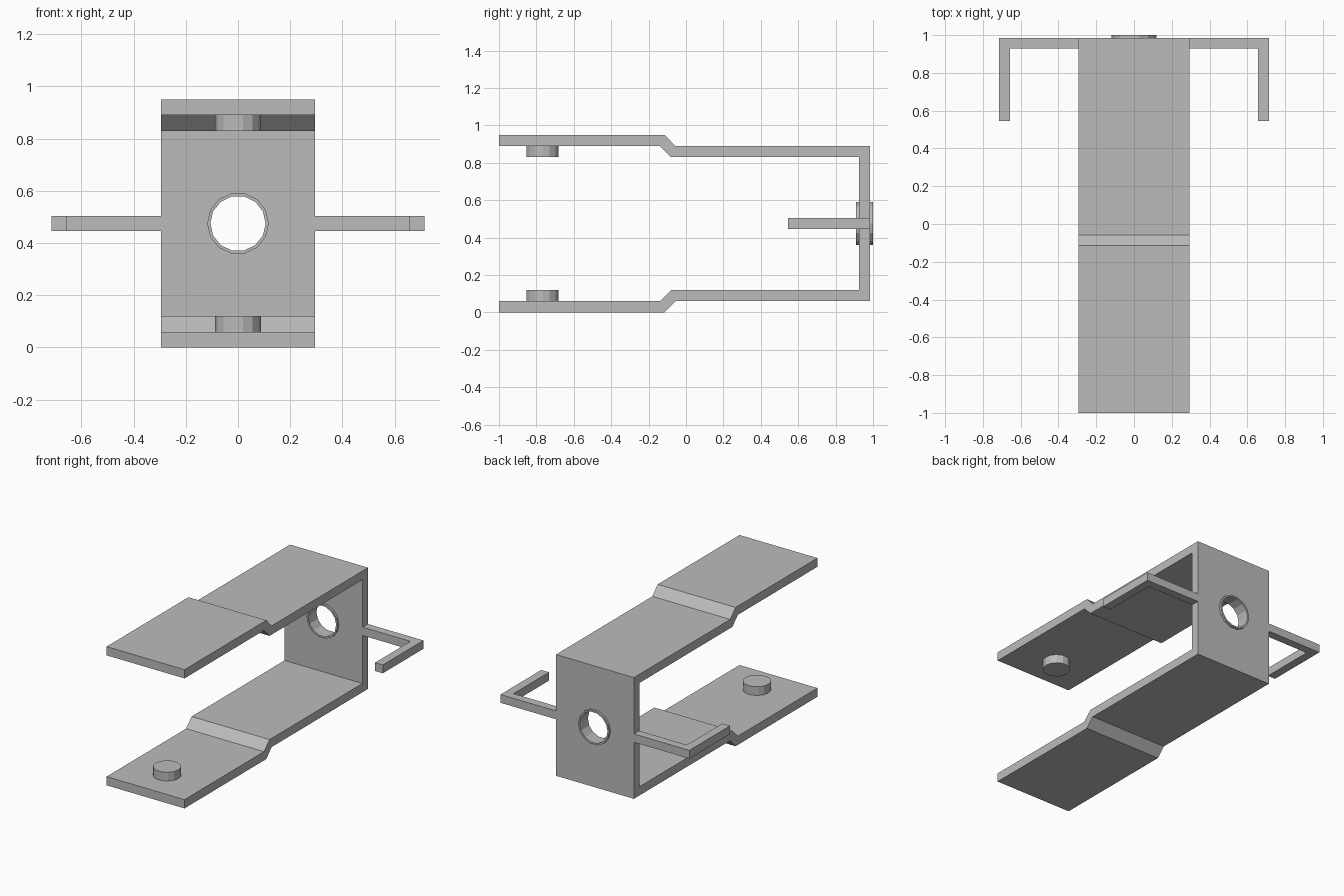
import bpy, bmesh
from math import sin, cos, pi
from mathutils import Vector

default = bpy.data.objects.get("Cube")
if default:
    bpy.data.objects.remove(default, do_unlink=True)

metal = bpy.data.materials.new("grey metal")
metal.use_nodes = True
GREY = (0.5, 0.5, 0.5, 1)
metal.diffuse_color = GREY
metal.node_tree.nodes["Principled BSDF"].inputs["Base Color"].default_value = GREY

HALF_W, MID_Z, SIDES = 0.295, 0.475, 14


def finish(name, bm):
    bmesh.ops.recalc_face_normals(bm, faces=bm.faces)
    mesh = bpy.data.meshes.new(name)
    bm.to_mesh(mesh)
    bm.free()
    mesh.materials.append(metal)
    obj = bpy.data.objects.new(name, mesh)
    bpy.context.collection.objects.link(obj)
    return obj


def prism(name, points, offset):
    """Closed outline extruded along an offset."""
    bm = bmesh.new()
    face = bm.faces.new([bm.verts.new(p) for p in points])
    new = bmesh.ops.extrude_face_region(bm, geom=[face])["geom"]
    verts = [g for g in new if isinstance(g, bmesh.types.BMVert)]
    bmesh.ops.translate(bm, verts=verts, vec=Vector(offset))
    return finish(name, bm)


def circle(radius):
    angles = [2 * pi * (i + 0.5) / SIDES for i in range(SIDES)]
    return [(radius * sin(a), radius * cos(a)) for a in angles]


# Bent strip: lower half of the profile, mirrored about the middle height
outer = [(-1, 0), (-0.115, 0), (-0.057, 0.06), (0.985, 0.06)]
inner = [(-1, 0.06), (-0.14, 0.06), (-0.08, 0.12), (0.925, 0.12)]


def flip(path):
    return [(y, 2 * MID_Z - z) for y, z in reversed(path)]


profile = outer + flip(outer) + flip(inner)[::-1] + inner[::-1]
strip = prism("bent_strip", [(-HALF_W, y, z) for y, z in profile], (2 * HALF_W, 0, 0))

# Round hole through the back of the strip
cutter = prism("hole_cutter", [(x, 0.85, MID_Z + z) for x, z in circle(0.112)], (0, 0.3, 0))
cutter.hide_render = True
hole = strip.modifiers.new("hole", "BOOLEAN")
hole.operation = "DIFFERENCE"
hole.solver = "EXACT"
hole.object = cutter
bpy.context.view_layer.objects.active = strip
bpy.ops.object.modifier_apply(modifier=hole.name)
bpy.data.objects.remove(cutter, do_unlink=True)

# Thin sleeve lining the hole
bm = bmesh.new()
loops = []
for radius, y in [(0.118, 0.91), (0.118, 1), (0.106, 1), (0.106, 0.91)]:
    loops.append([bm.verts.new((x, y, MID_Z + z)) for x, z in circle(radius)])
for k in range(4):
    a, b = loops[k], loops[(k + 1) % 4]
    for i in range(SIDES):
        j = (i + 1) % SIDES
        bm.faces.new((a[i], a[j], b[j], b[i]))
finish("hole_sleeve", bm)

# Contact pads facing each other near the tips
for name, z in [("lower_pad", 0.06), ("upper_pad", 0.83)]:
    prism(name, [(x, y - 0.767, z) for x, y in circle(0.088)], (0, 0, 0.06))

# Hooked side arms
hook = [(HALF_W, 0.985), (0.715, 0.985), (0.715, 0.545),
        (0.656, 0.545), (0.656, 0.928), (HALF_W, 0.928)]
for name, side in [("left_arm", 1), ("right_arm", -1)]:
    prism(name, [(side * x, y, 0.447) for x, y in hook], (0, 0, 0.057))
